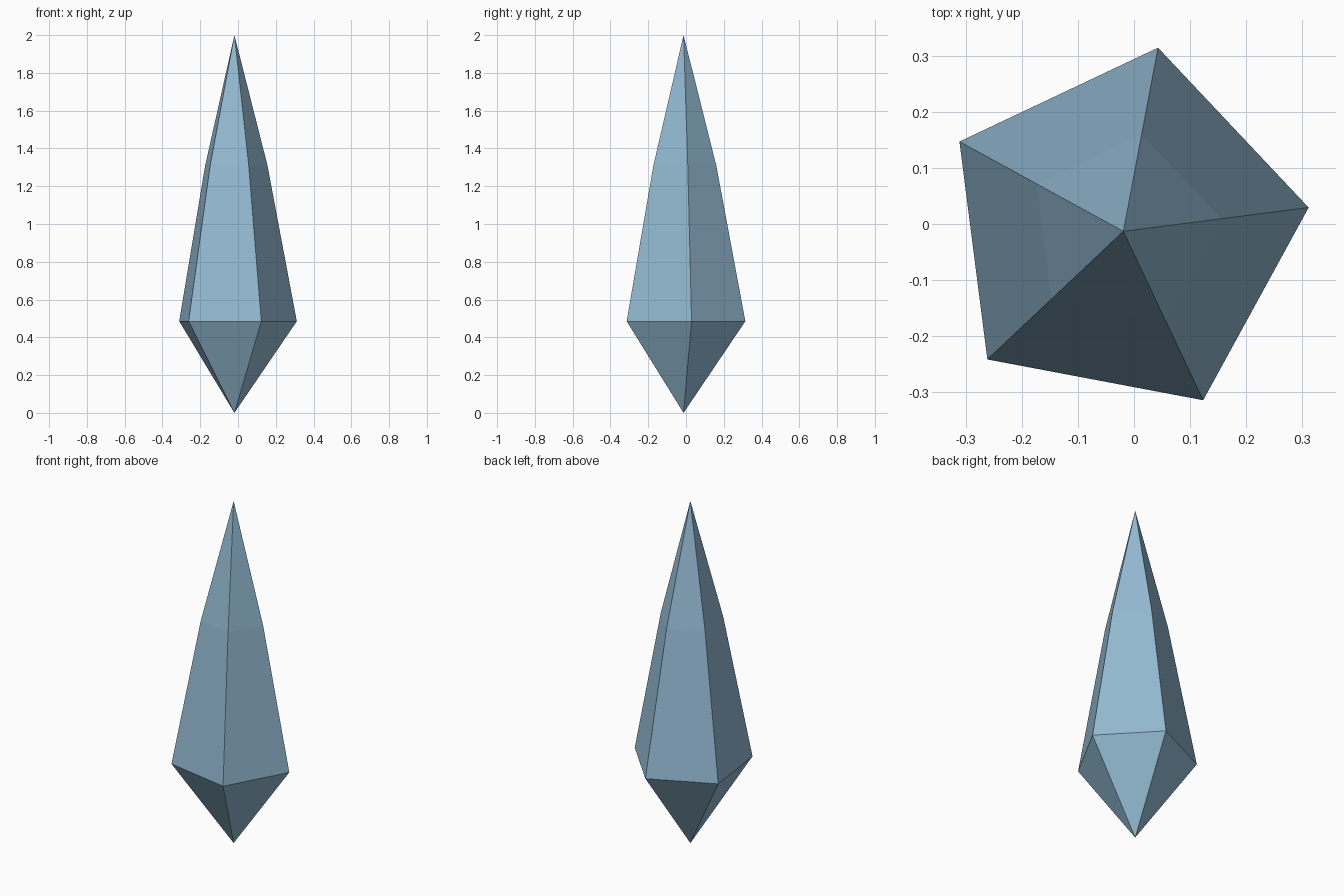
import bpy
import bmesh
import math

cube = bpy.data.objects.get("Cube")
if cube:
    bpy.data.objects.remove(cube, do_unlink=True)

# Pale blue crystal material
colour = (0.29, 0.485, 0.64, 1.0)
mat = bpy.data.materials.new("pale_blue_crystal")
mat.use_nodes = True
mat.diffuse_color = colour
mat.node_tree.nodes["Principled BSDF"].inputs["Base Color"].default_value = colour

SIDES = 5
RADIUS = 0.333
TURN = math.radians(7.3)
CENTRE_X, CENTRE_Y = -0.019, -0.013

bm = bmesh.new()


def ring(radius, z):
    """Add a level ring of corners around the crystal axis."""
    corners = []
    for i in range(SIDES):
        a = TURN + i * math.tau / SIDES
        corners.append(bm.verts.new((CENTRE_X + radius * math.cos(a),
                                     CENTRE_Y + radius * math.sin(a), z)))
    return corners


# Bottom point, widest girdle, shoulder and top point
bottom = bm.verts.new((CENTRE_X, CENTRE_Y, 0))
girdle = ring(RADIUS, 0.485)
shoulder = ring(RADIUS * 0.53, 1.31)
top = bm.verts.new((CENTRE_X, CENTRE_Y, 2))

# Facets: lower point, long body, upper point
for i in range(SIDES):
    j = (i + 1) % SIDES
    bm.faces.new((bottom, girdle[j], girdle[i]))
    bm.faces.new((girdle[i], girdle[j], shoulder[j], shoulder[i]))
    bm.faces.new((shoulder[i], shoulder[j], top))
bmesh.ops.recalc_face_normals(bm, faces=bm.faces)

mesh = bpy.data.meshes.new("crystal_shard")
bm.to_mesh(mesh)
bm.free()
mesh.materials.append(mat)
crystal = bpy.data.objects.new("crystal_shard", mesh)
bpy.context.collection.objects.link(crystal)
